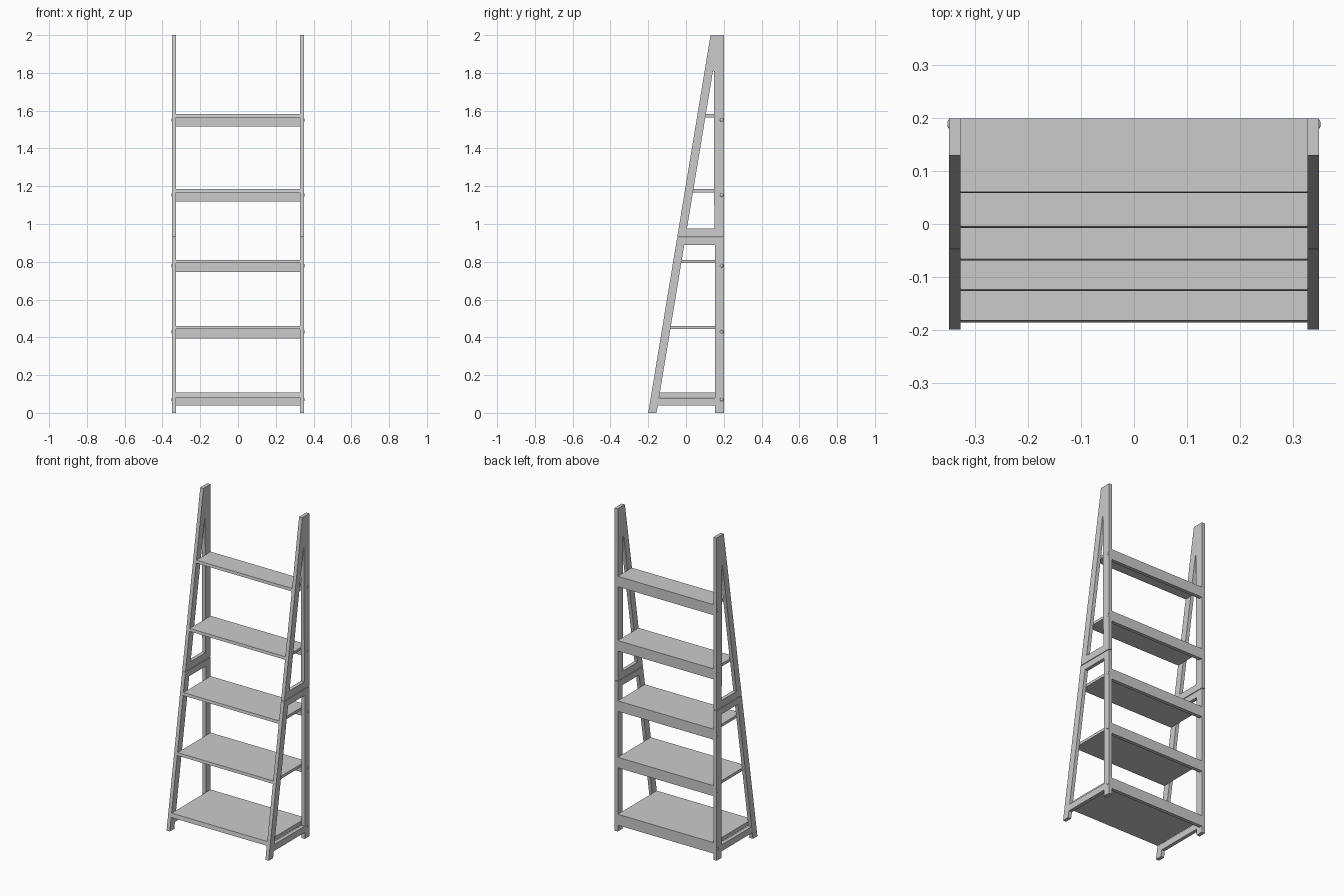
import bpy, bmesh, math
from mathutils import Matrix, Vector

cube = bpy.data.objects.get("Cube")
if cube:
    bpy.data.objects.remove(cube, do_unlink=True)

GREY = (0.6, 0.6, 0.6, 1)
mat = bpy.data.materials.new("light_grey")
mat.use_nodes = True
mat.diffuse_color = GREY
mat.node_tree.nodes["Principled BSDF"].inputs["Base Color"].default_value = GREY

INNER, OUTER, BACK = 0.328, 0.35, 0.2
LEG, POST, SEAM = 0.044, 0.154, 0.93
# Maps a side profile (y, z) plus depth to world axes
TO_SIDE = Matrix(((0, 0, 1, 0), (1, 0, 0, 0), (0, 1, 0, 0), (0, 0, 0, 1)))


def front(z, inset=0.0):
    """Point on the sloping front line of the ladder, moved back by inset."""
    return (-BACK + 0.165 * z + inset, z)


def add_object(name, mesh):
    obj = bpy.data.objects.new(name, mesh)
    bpy.context.collection.objects.link(obj)
    mesh.materials.clear()
    mesh.materials.append(mat)
    return obj


def prism(name, loops, x0, x1):
    """Extrude side-on outlines (later loops are holes) from x0 to x1."""
    curve = bpy.data.curves.new(name, "CURVE")
    curve.dimensions = "2D"
    curve.fill_mode = "BOTH"
    curve.extrude = abs(x1 - x0) / 2
    for loop in loops:
        spline = curve.splines.new("POLY")
        spline.points.add(len(loop) - 1)
        for p, (y, z) in zip(spline.points, loop):
            p.co = (y, z, 0, 1)
        spline.use_cyclic_u = True
    temp = bpy.data.objects.new(name + "_outline", curve)
    bpy.context.collection.objects.link(temp)
    deps = bpy.context.evaluated_depsgraph_get()
    mesh = bpy.data.meshes.new_from_object(temp.evaluated_get(deps))
    bpy.data.objects.remove(temp, do_unlink=True)
    mesh.transform(Matrix.Translation(((x0 + x1) / 2, 0, 0)) @ TO_SIDE)
    bm = bmesh.new()
    bm.from_mesh(mesh)
    bmesh.ops.remove_doubles(bm, verts=bm.verts, dist=0.0001)
    bmesh.ops.recalc_face_normals(bm, faces=bm.faces)
    for f in bm.faces:
        f.smooth = False
    bm.to_mesh(mesh)
    bm.free()
    return add_object(name, mesh)


def screw(name, x, side, z):
    """Low domed screw head on the outer face of a post."""
    bm = bmesh.new()
    bmesh.ops.create_uvsphere(bm, u_segments=16, v_segments=8, radius=0.009)
    for v in bm.verts:
        v.co = Vector((v.co.z * 0.35, v.co.x, v.co.y))
    mesh = bpy.data.meshes.new(name)
    bm.to_mesh(mesh)
    bm.free()
    mesh.shade_smooth()
    add_object(name, mesh).location = (side * x, 0.189, z)


# Side frames, each in a lower and an upper half
lower = [
    [front(0), front(0, LEG), front(0.04, LEG), (POST, 0.04), (POST, 0),
     (BACK, 0), (BACK, SEAM - 0.002), front(SEAM - 0.002)],
    [front(0.08, LEG), (POST, 0.08), (POST, 0.89), front(0.89, LEG)],
]
upper = [
    [front(SEAM + 0.002), (BACK, SEAM + 0.002), (BACK, 2), front(2)],
    [front(0.975, LEG), (0.15, 0.975), (0.147, 1.81), front(1.81, LEG)],
]
for label, side in (("left", 1), ("right", -1)):
    prism(label + "_lower_frame", lower, side * INNER, side * OUTER)
    prism(label + "_upper_frame", upper, side * INNER, side * OUTER)

# Shelves with a rail under the back edge and a screw at each end
for i, top in enumerate((0.107, 0.46, 0.81, 1.184, 1.582)):
    under = top - (0.025 if i == 0 else 0.017)
    low = top - 0.065 if i else 0.039
    n = str(i + 1)
    prism("shelf_" + n, [[front(under), (BACK, under), (BACK, top), front(top)]],
          -INNER, INNER)
    prism("back_rail_" + n, [[(0.178, low), (BACK, low), (BACK, under), (0.178, under)]],
          -INNER, INNER)
    for label, side in (("left", 1), ("right", -1)):
        screw(label + "_screw_" + n, OUTER, side, (low + under) / 2 + 0.01)
